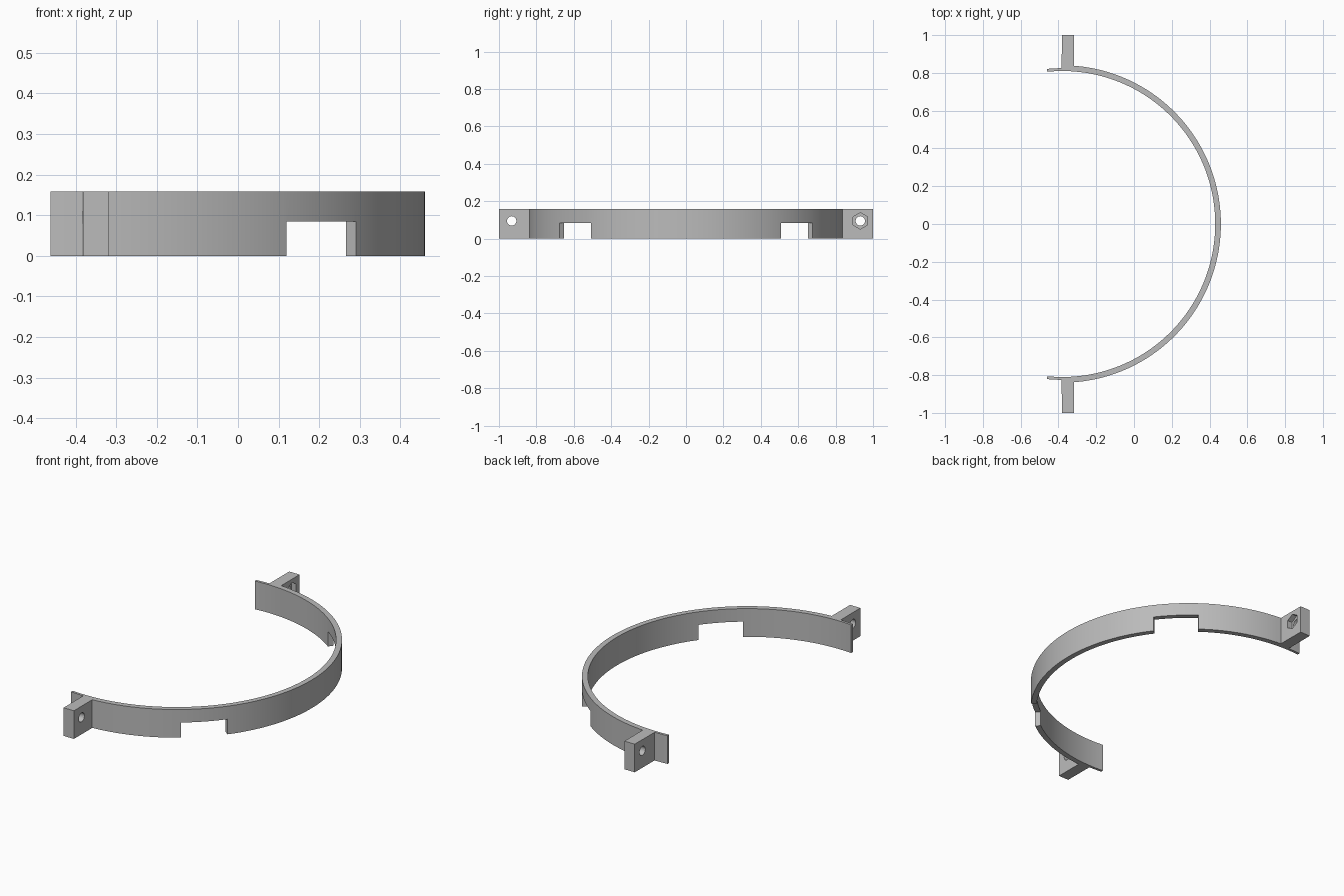
import bpy, bmesh
from math import cos, sin, radians, acos, asin, degrees
from mathutils import Matrix

if "Cube" in bpy.data.objects:
    bpy.data.objects.remove(bpy.data.objects["Cube"], do_unlink=True)

CX = -0.38                      # centre of the arc
R_OUT, R_IN, R_TAIL = 0.84, 0.81, 0.825
HEIGHT = 0.158
EAR_X0, EAR_X1 = -0.382, -0.318
HOLE_Y, HOLE_Z = 0.932, 0.095

grey = bpy.data.materials.new("light grey")
grey.use_nodes = True
grey.diffuse_color = (0.5, 0.5, 0.5, 1)
grey.node_tree.nodes["Principled BSDF"].inputs["Base Color"].default_value = (0.5, 0.5, 0.5, 1)


def arc(r, a0, a1, n):
    """Points on an arc around the clamp centre, angles in degrees."""
    angles = [radians(a0 + (a1 - a0) * i / n) for i in range(n + 1)]
    return [(CX + r * cos(a), r * sin(a)) for a in angles]


def prism(name, outline, z0, z1):
    """Extrude a flat outline upwards into a closed solid."""
    bm = bmesh.new()
    base = bm.faces.new([bm.verts.new((x, y, z0)) for x, y in outline])
    top = bmesh.ops.extrude_face_region(bm, geom=[base])["geom"]
    bmesh.ops.translate(bm, vec=(0, 0, z1 - z0),
                        verts=[v for v in top if isinstance(v, bmesh.types.BMVert)])
    bmesh.ops.recalc_face_normals(bm, faces=bm.faces)
    return finish(name, bm)


def bore(name, x0, x1, y, radius, sides):
    """Cutter along x, with one corner pointing along y."""
    bm = bmesh.new()
    bmesh.ops.create_cone(bm, cap_ends=True, segments=sides, radius1=radius,
                          radius2=radius, depth=x1 - x0)
    turn = Matrix.Rotation(radians(90), 4, 'Y')
    spin = Matrix.Rotation(radians(90), 4, 'Z')
    bm.transform(Matrix.Translation(((x0 + x1) / 2, y, HOLE_Z)) @ turn @ spin)
    return finish(name, bm)


def finish(name, bm):
    mesh = bpy.data.meshes.new(name)
    bm.to_mesh(mesh)
    bm.free()
    mesh.materials.append(grey)
    obj = bpy.data.objects.new(name, mesh)
    bpy.context.collection.objects.link(obj)
    return obj


# Half ring, bolt ears and thin end lips in one outline
ear_angle = degrees(acos((EAR_X1 - CX) / R_OUT))
lip_angle = 90 + degrees(asin(0.08 / R_IN))
side = [(EAR_X1, 1), (EAR_X0, 1)] + arc(R_TAIL, 90.2, lip_angle, 5)
outline = arc(R_OUT, -ear_angle, ear_angle, 96) + side
outline += arc(R_IN, lip_angle, -lip_angle, 106)
outline += [(x, -y) for x, y in reversed(side)]
clamp = prism("half_ring_clamp", outline, 0, HEIGHT)

# Notches in the lower edge, bolt holes and a hexagonal nut pocket
cutters = []
for s, label in ((1, "back"), (-1, "front")):
    wedge = arc(0.7, s * 37.1, s * 53.5, 1) + arc(0.95, s * 53.5, s * 37.1, 1)
    cutters.append(prism(label + "_notch_cutter", wedge, -0.05, 0.085))
    cutters.append(bore(label + "_bolt_cutter", -0.5, -0.2, s * HOLE_Y, 0.025, 32))
cutters.append(bore("nut_pocket_cutter", EAR_X1 - 0.03, -0.2, HOLE_Y, 0.044, 6))

for cutter in cutters:
    mod = clamp.modifiers.new(cutter.name, 'BOOLEAN')
    mod.operation, mod.solver, mod.object = 'DIFFERENCE', 'EXACT', cutter

# Bake the cuts and remove the cutters
bpy.context.view_layer.objects.active = clamp
clamp.select_set(True)
for mod in list(clamp.modifiers):
    bpy.ops.object.modifier_apply(modifier=mod.name)
for cutter in cutters:
    bpy.data.objects.remove(cutter, do_unlink=True)
bpy.ops.object.select_all(action='DESELECT')
clamp.select_set(True)
bpy.ops.object.shade_smooth_by_angle(angle=radians(30))
